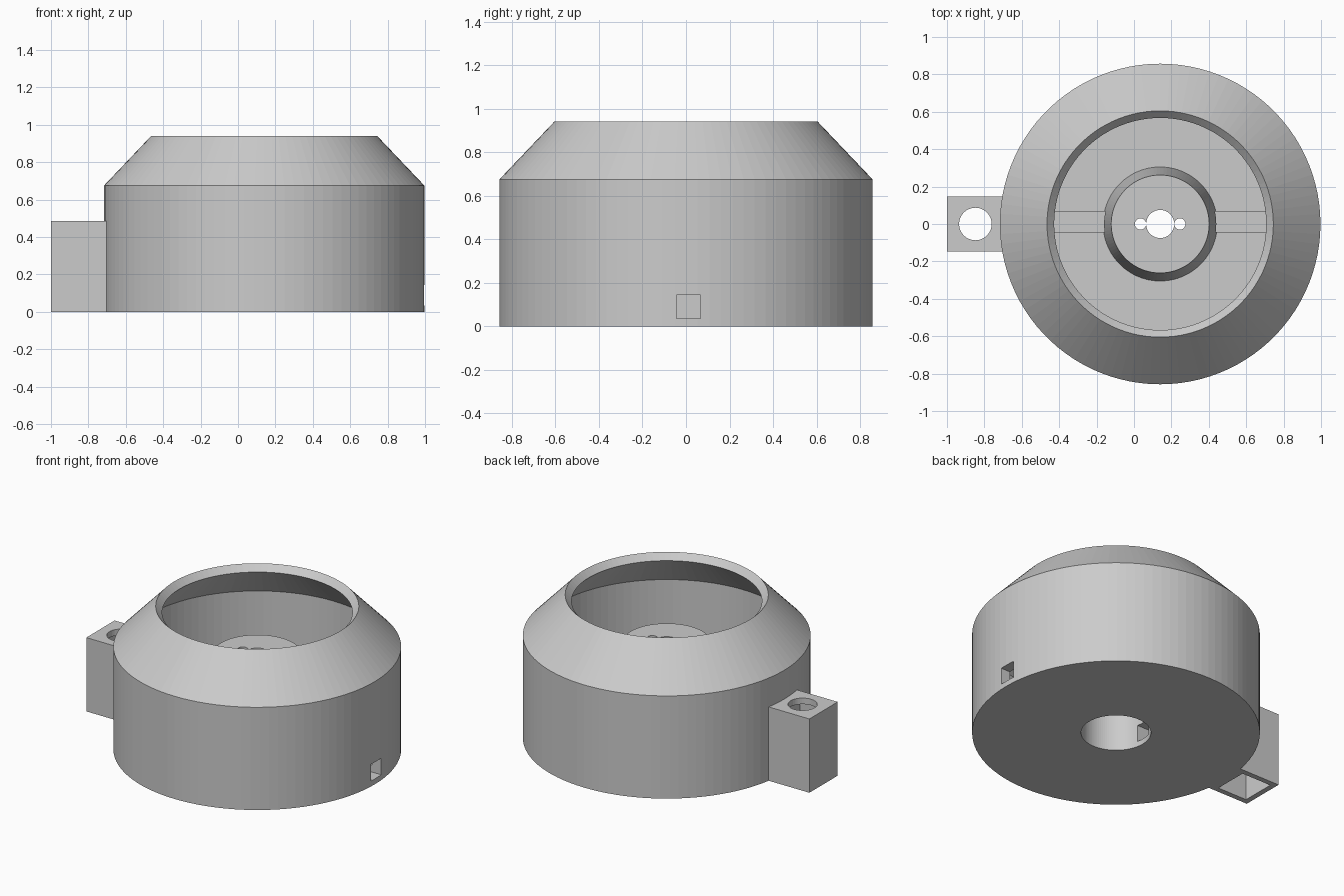
import bpy, bmesh, math
from mathutils import Vector, Matrix

cube = bpy.data.objects.get("Cube")
if cube:
    bpy.data.objects.remove(cube, do_unlink=True)

CX = 0.14       # axis of the round housing
SEGMENTS = 100

grey = bpy.data.materials.new("plain grey")
grey.use_nodes = True
COLOUR = (0.6, 0.6, 0.6, 1)
grey.diffuse_color = COLOUR
grey.node_tree.nodes["Principled BSDF"].inputs["Base Color"].default_value = COLOUR


def finish(bm, name):
    bmesh.ops.recalc_face_normals(bm, faces=bm.faces)
    mesh = bpy.data.meshes.new(name)
    bm.to_mesh(mesh)
    bm.free()
    mesh.materials.append(grey)
    obj = bpy.data.objects.new(name, mesh)
    bpy.context.scene.collection.objects.link(obj)
    return obj


def lathe(name, profile):
    """Revolve a closed (radius, z) outline about the housing axis."""
    bm = bmesh.new()
    rings = []
    for i in range(SEGMENTS):
        a = math.tau * i / SEGMENTS
        rings.append([bm.verts.new((CX + r * math.cos(a), r * math.sin(a), z))
                      for r, z in profile])
    n = len(profile)
    for i, ring in enumerate(rings):
        nxt = rings[(i + 1) % SEGMENTS]
        for j in range(n):
            k = (j + 1) % n
            bm.faces.new((ring[j], nxt[j], nxt[k], ring[k]))
    return finish(bm, name)


def box(name, low, high):
    low, high = Vector(low), Vector(high)
    bm = bmesh.new()
    bmesh.ops.create_cube(bm, size=1)
    bmesh.ops.scale(bm, vec=high - low, verts=bm.verts)
    bmesh.ops.translate(bm, vec=(low + high) / 2, verts=bm.verts)
    return finish(bm, name)


def rod(name, x, radius, low, high):
    bm = bmesh.new()
    bmesh.ops.create_cone(bm, cap_ends=True, segments=48, radius1=radius,
                          radius2=radius, depth=high - low,
                          matrix=Matrix.Translation((x, 0, (low + high) / 2)))
    return finish(bm, name)


def cut(target, cutter):
    """Subtract the cutter and discard it."""
    mod = target.modifiers.new("cut", 'BOOLEAN')
    mod.operation = 'DIFFERENCE'
    mod.solver = 'EXACT'
    mod.object = cutter
    bpy.context.view_layer.update()
    graph = bpy.context.evaluated_depsgraph_get()
    mesh = bpy.data.meshes.new_from_object(target.evaluated_get(graph))
    target.modifiers.clear()
    target.data = mesh
    bpy.data.objects.remove(cutter, do_unlink=True)


# Housing: hollow bowl with sloped shoulder and a hollow central hub
housing = lathe("housing", [
    (0.208, 0), (0.857, 0), (0.857, 0.675), (0.605, 0.94),   # outside
    (0.567, 0.90), (0.79, 0.672), (0.79, 0.08),              # inside wall
    (0.305, 0.08), (0.262, 0.63),                            # hub outside
    (0.075, 0.63), (0.075, 0.57), (0.208, 0.57),             # hub cap
])

# Two small holes beside the central hole of the hub
for side in (-1, 1):
    cut(housing, rod("screw_hole", CX + side * 0.105, 0.03, 0.5, 0.7))

# Side bracket: box open below with a round hole in its top
bracket = box("side_bracket", (-1, -0.147, 0), (-0.69, 0.147, 0.485))
cut(bracket, box("bracket_cavity", (-0.965, -0.112, -0.1), (-0.75, 0.112, 0.445)))
cut(bracket, rod("bracket_hole", -0.848, 0.087, 0.4, 0.6))

# Square cable channel running across the floor and out through the wall
for part in (housing, bracket):
    cut(part, box("cable_channel", (-0.9, -0.043, 0.035), (1.1, 0.067, 0.145)))
